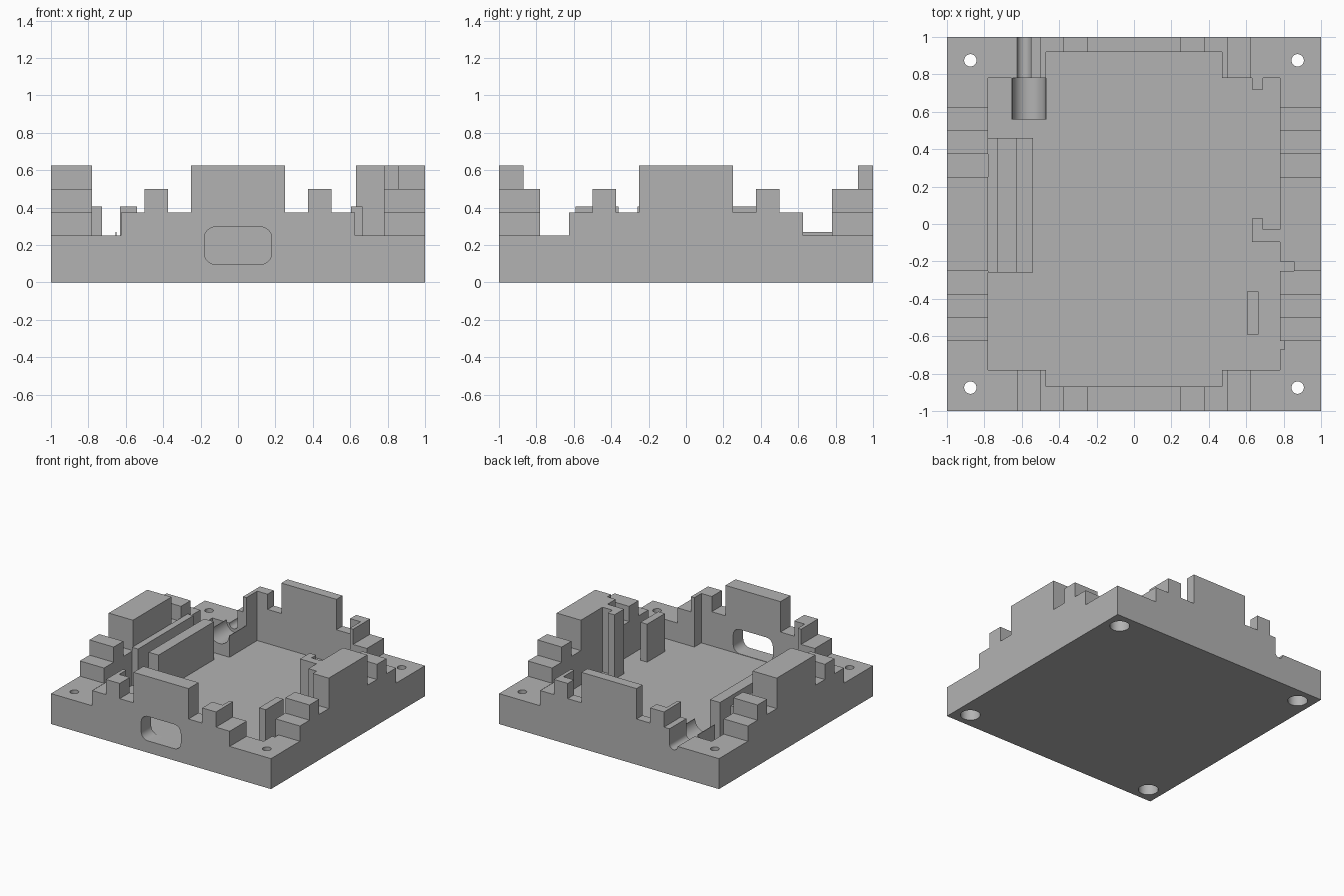
import bpy, bmesh, math
from mathutils import Vector

cube = bpy.data.objects.get("Cube")
if cube:
    bpy.data.objects.remove(cube, do_unlink=True)

grey = bpy.data.materials.new("plain grey")
grey.use_nodes = True
grey.diffuse_color = (0.45, 0.45, 0.45, 1)
grey.node_tree.nodes["Principled BSDF"].inputs["Base Color"].default_value = grey.diffuse_color

FLOOR, RIM = 0.094, 0.25
INNER = 0.78


def prism(name, outline, axis, start, end):
    """Extrude an outline along x, y or z; outline pairs are the other two axes in order."""
    bm = bmesh.new()

    def place(p, d):
        c = list(p)
        c.insert("xyz".index(axis), d)
        return Vector(c)

    face = bm.faces.new([bm.verts.new(place(p, start)) for p in outline])
    new = bmesh.ops.extrude_face_region(bm, geom=[face])["geom"]
    shift = place((0, 0), end - start)
    bmesh.ops.translate(bm, vec=shift, verts=[g for g in new if isinstance(g, bmesh.types.BMVert)])
    bmesh.ops.recalc_face_normals(bm, faces=bm.faces)
    mesh = bpy.data.meshes.new(name)
    bm.to_mesh(mesh)
    bm.free()
    mesh.materials.append(grey)
    ob = bpy.data.objects.new(name, mesh)
    bpy.context.collection.objects.link(ob)
    return ob


def box(name, x, y, z):
    return prism(name, [(x[0], y[0]), (x[1], y[0]), (x[1], y[1]), (x[0], y[1])], "z", *z)


def circle(cx, cy, r, n=40):
    return [(cx + r * math.cos(2 * math.pi * i / n), cy + r * math.sin(2 * math.pi * i / n)) for i in range(n)]


def rounded(w, z0, z1, r, n=8):
    pts = []
    corners = [(w - r, z1 - r), (r - w, z1 - r), (r - w, z0 + r), (w - r, z0 + r)]
    for k, (cx, cz) in enumerate(corners):
        for i in range(n + 1):
            a = math.pi / 2 * (k + i / n)
            pts.append((cx + r * math.cos(a), cz + r * math.sin(a)))
    return pts


def cut(target, *cutters):
    for c in cutters:
        c.hide_render = True
        c.hide_set(True)
        mod = target.modifiers.new("cut", "BOOLEAN")
        mod.operation, mod.solver, mod.object = "DIFFERENCE", "EXACT", c
    bpy.context.view_layer.objects.active = target
    for mod in list(target.modifiers):
        bpy.ops.object.modifier_apply(modifier=mod.name)
    for c in cutters:
        bpy.data.objects.remove(c, do_unlink=True)


def battlement(end):
    """Stepped wall outline, symmetric about the middle."""
    half = [(0.25, 0.625), (0.25, 0.375), (0.375, 0.375), (0.375, 0.5), (0.5, 0.5),
            (0.5, 0.375), (0.625, 0.375), (0.625, RIM), (end, RIM), (end, 0)]
    return half + [(-a, z) for a, z in reversed(half)]


def screw_holes(y):
    tools = []
    for x in (-0.875, 0.875):
        tools.append(prism("hole_cutter", circle(x, y, 0.033), "z", -0.1, 0.4))
        tools.append(prism("counterbore_cutter", circle(x, y, 0.075), "z", -0.1, 0.125))
    return tools


# Floor
box("floor", (-INNER, INNER), (-INNER, INNER), (0, FLOOR))

# Front wall with rounded window
front = prism("front_wall", battlement(1), "y", -1, -INNER)
cut(front,
    box("recess_cutter", (-0.47, 0.47), (-0.87, -0.7), (FLOOR, 1)),
    prism("window_cutter", rounded(0.18, 0.097, 0.297, 0.06), "y", -1.1, -0.8),
    *screw_holes(-0.875))

# Back wall with cable groove
back = prism("back_wall", battlement(1), "y", INNER, 1)
groove = [(-0.5875 + 0.0375 * math.cos(a), 0.25 + 0.0375 * math.sin(a))
          for a in [math.pi * (1 + i / 12) for i in range(13)]]
groove += [(-0.55, 0.45), (-0.64, 0.45), (-0.64, 0.25)]
cut(back,
    box("recess_cutter", (-0.47, 0.47), (0.7, 0.92), (FLOOR, 1)),
    prism("groove_cutter", groove, "y", 0.7, 1.1),
    *screw_holes(0.875))

# Side walls
prism("right_wall", battlement(INNER), "x", -1, -INNER)
left = prism("left_wall", battlement(INNER), "x", INNER, 1)
cut(left,
    box("notch_cutter", (0.7, 0.855), (-0.25, -0.2), (FLOOR, 1)),
    box("small_notch_cutter", (0.7, 0.805), (-0.67, -0.625), (FLOOR, 1)))

# Board slot beside the right wall
SLOT_Y = (-0.26, 0.46)
box("slot_outer_fin", (-INNER, -0.727), SLOT_Y, (FLOOR, 0.406))
box("slot_inner_fin", (-0.63, -0.54), SLOT_Y, (FLOOR, 0.406))
box("slot_bottom", (-0.727, -0.63), SLOT_Y, (FLOOR, 0.125))

# Cable cradle behind the groove
cradle = box("cable_cradle", (-0.656, -0.469), (0.56, INNER), (FLOOR, 0.27))
cut(cradle, prism("cradle_cutter", circle(-0.5625, 0.27, 0.088), "y", 0.5, 0.9))

# Guides on the left side
box("guide_fin", (0.605, 0.665), (-0.59, -0.36), (FLOOR, 0.406))
box("corner_post", (0.63, 0.69), (0.72, INNER), (FLOOR, RIM))
prism("hook_guide", [(INNER, -0.095), (0.63, -0.095), (0.63, 0.03), (0.69, 0.03),
                     (0.69, -0.03), (INNER, -0.03)], "z", FLOOR, 0.625)

# Soft shading only on the round cuts
bpy.ops.object.select_all(action="DESELECT")
for ob in (front, back, cradle):
    ob.select_set(True)
bpy.context.view_layer.objects.active = front
bpy.ops.object.shade_smooth_by_angle(angle=math.radians(30))
